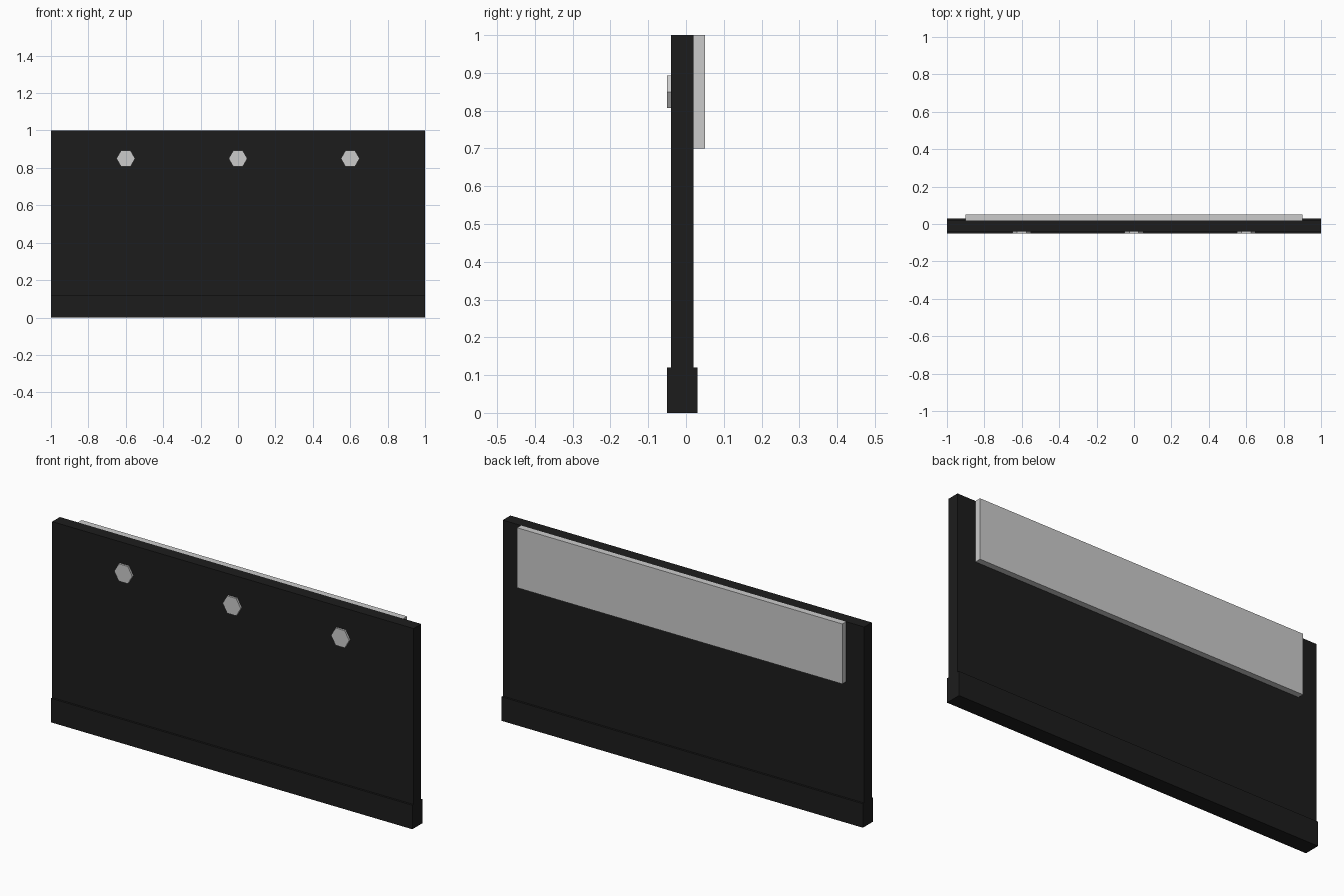
import bpy
from math import radians

if "Cube" in bpy.data.objects:
    bpy.data.objects.remove(bpy.data.objects["Cube"])

black = bpy.data.materials.new("black_rubber")
black.diffuse_color = (0.012, 0.012, 0.012, 1)
black.use_nodes = True
black.node_tree.nodes["Principled BSDF"].inputs["Base Color"].default_value = black.diffuse_color


def box(name, x, y, z, mat=None):
    """Box spanning the given (min, max) ranges."""
    spans = (x, y, z)
    bpy.ops.mesh.primitive_cube_add(size=1, location=[(a + b) / 2 for a, b in spans])
    ob = bpy.context.object
    ob.name = name
    ob.scale = [b - a for a, b in spans]
    bpy.ops.object.transform_apply(location=False, rotation=False, scale=True)
    if mat:
        ob.data.materials.append(mat)
    return ob


# Flap sheet and its thicker bottom edge
box("flap_panel", (-1, 1), (-0.04, 0.02), (0, 1), black)
box("bottom_lip", (-1, 1), (-0.05, 0.03), (0, 0.12), black)

# Mounting bar on the back, flush with the top
box("mounting_bar", (-0.9, 0.9), (0.02, 0.05), (0.7, 1))

# Hexagonal bolt heads on the front, corners pointing sideways
for i, x in enumerate((-0.6, 0, 0.6)):
    bpy.ops.mesh.primitive_cylinder_add(
        vertices=6, radius=0.05, depth=0.02,
        location=(x, -0.04, 0.85), rotation=(radians(90), radians(30), 0))
    bolt = bpy.context.object
    bolt.name = f"bolt_head_{i + 1}"
